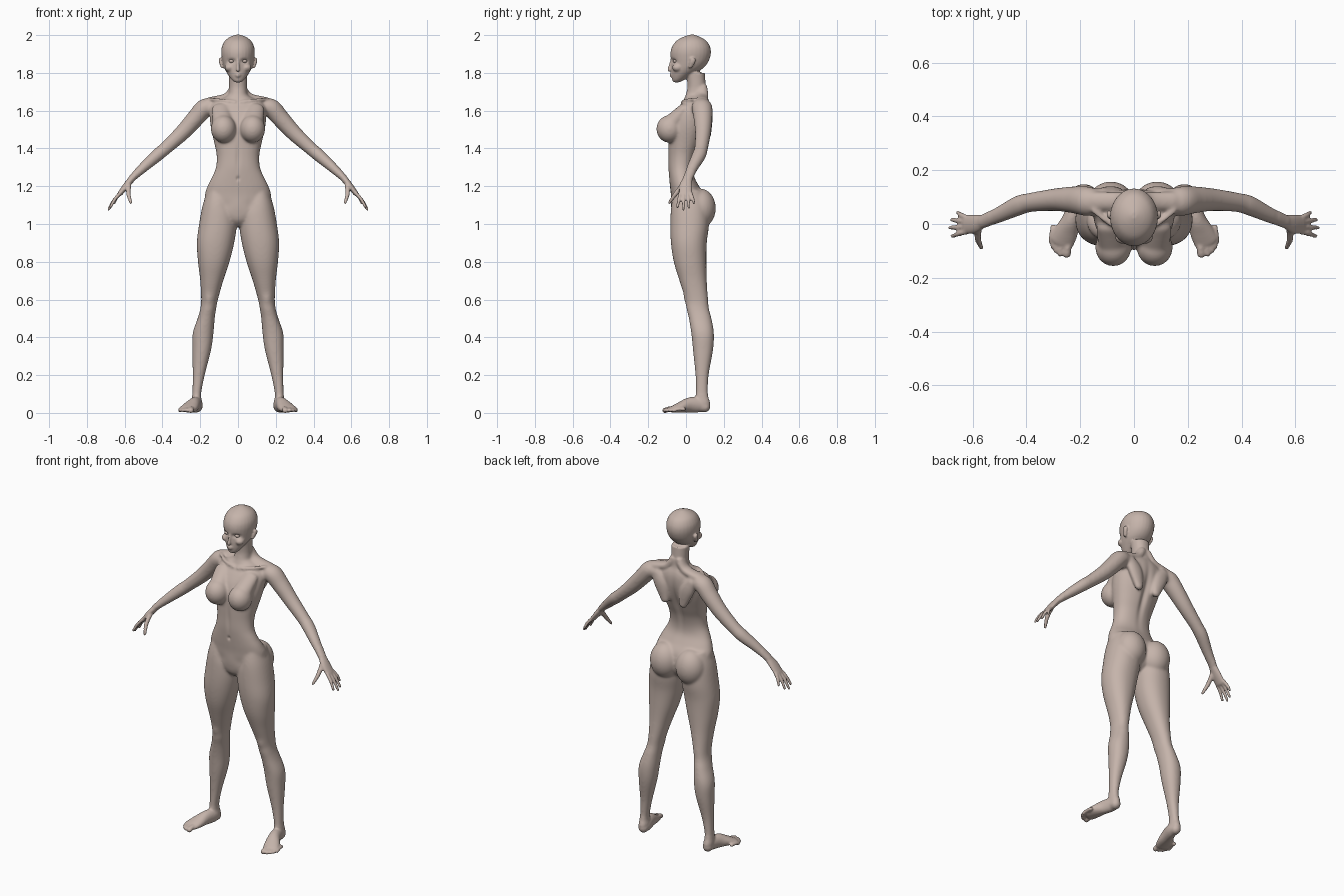
import bpy, bmesh, math
from mathutils import Vector

skin = bpy.data.materials.new("skin")
skin.diffuse_color = (0.56, 0.455, 0.405, 1)
bm = bmesh.new()
N = 28


def spline(rows, steps=5):
    """Catmull-Rom through rows of numbers."""
    out = []
    for i in range(len(rows) - 1):
        a, b, c, d = rows[max(i - 1, 0)], rows[i], rows[i + 1], rows[min(i + 2, len(rows) - 1)]
        for s in range(steps):
            t = s / steps
            out.append([0.5 * (2 * q + (r - p) * t + (2 * p - 5 * q + 4 * r - w) * t * t
                               + (3 * q - p - 3 * r + w) * t ** 3) for p, q, r, w in zip(a, b, c, d)])
    return out + [list(rows[-1])]


def skin_rings(rings):
    vs = [[bm.verts.new(p) for p in r] for r in rings]
    for a, b in zip(vs, vs[1:]):
        for i in range(N):
            j = (i + 1) % N
            bm.faces.new((a[i], a[j], b[j], b[i]))
    bm.faces.new(vs[0][::-1])
    bm.faces.new(vs[-1])


def stack(rows, p=0.92):
    """Loft level sections: z, x0, x1, y0, y1."""
    rings = []
    for z, x0, x1, y0, y1 in spline(rows):
        ring = []
        for k in range(N):
            c, s = math.cos(2 * math.pi * k / N), math.sin(2 * math.pi * k / N)
            ring.append(((x0 + x1) / 2 + (x1 - x0) / 2 * math.copysign(abs(c) ** p, c),
                         (y0 + y1) / 2 + (y1 - y0) / 2 * math.copysign(abs(s) ** p, s), z))
        rings.append(ring)
    skin_rings(rings)


def tube(rows, ref=(0, 1, 0)):
    """Round-ended limb: x, y, z, radius along ref, radius across."""
    pts = spline(rows)
    data = []
    for i, r in enumerate(pts):
        t = (Vector(pts[min(i + 1, len(pts) - 1)][:3]) - Vector(pts[max(i - 1, 0)][:3])).normalized()
        data.append((Vector(r[:3]), t, r[3], r[4]))

    def cap(d, sign):
        m = min(d[2], d[3])
        return [(d[0] + d[1] * sign * m * math.sin(a), d[1], d[2] * math.cos(a), d[3] * math.cos(a))
                for a in (0.5, 1.0, 1.4)]
    data = cap(data[0], -1)[::-1] + data + cap(data[-1], 1)
    rings = []
    for c, t, ra, rb in data:
        u = (Vector(ref) - t * t.dot(Vector(ref))).normalized()
        v = t.cross(u)
        rings.append([c + u * ra * math.cos(2 * math.pi * k / N) + v * rb * math.sin(2 * math.pi * k / N)
                      for k in range(N)])
    skin_rings(rings)


def ball(c, r):
    g = bmesh.ops.create_uvsphere(bm, u_segments=28, v_segments=18, radius=1)
    for v in g["verts"]:
        v.co = Vector([c[i] + v.co[i] * r[i] for i in range(3)])


# leg
stack([(1.18, .06, .16, -.06, .08), (1.1, .02, .187, -.078, .115), (1.0, .007, .206, -.083, .122),
       (.9, .02, .218, -.08, .11), (.8, .045, .212, -.065, .108), (.7, .078, .2, -.035, .11),
       (.6, .106, .195, -.003, .117), (.55, .116, .2, .003, .122), (.5, .123, .214, .015, .135),
       (.42, .13, .24, .028, .148), (.33, .143, .242, .037, .143), (.2, .176, .24, .05, .12),
       (.1, .195, .242, .052, .116), (.05, .19, .246, .045, .128), (.012, .2, .238, .06, .12)])
# foot and toes
tube([(.217, .1, .032, .028, .03), (.218, .07, .042, .031, .04), (.232, .02, .042, .034, .04),
      (.252, -.03, .03, .044, .028), (.268, -.068, .02, .045, .018)], (1, 0, 0))
for x, y, r in ((.25, -.112, .016), (.274, -.112, .011), (.289, -.1, .0105), (.301, -.084, .01), (.309, -.065, .01)):
    tube([(x - .008, y + .055, .02, r, r), (x - .003, y + .025, .02, r * .9, r * .9), (x, y, .013, r, r * .9)], (1, 0, 0))
# arm
tube([(.14, .08, 1.618, .05, .045), (.178, .085, 1.612, .055, .05), (.225, .09, 1.56, .05, .047),
      (.295, .09, 1.483, .042, .042), (.385, .08, 1.4, .036, .035), (.43, .068, 1.362, .037, .034),
      (.5, .035, 1.3, .03, .027), (.565, .008, 1.238, .025, .018)])
# palm, fingers, thumb
tube([(.56, .01, 1.242, .024, .018), (.59, .0, 1.205, .034, .017), (.625, -.003, 1.16, .036, .013)])
for y, tip in ((.024, (.655, .043, 1.11)), (.008, (.677, .016, 1.087)),
               (-.011, (.685, -.014, 1.078)), (-.029, (.675, -.045, 1.09))):
    k = Vector((.622, y, 1.165))
    t = Vector(tip)
    tube([(*k, .01, .01), (*(k.lerp(t, .5) + Vector((.004, 0, .003))), .0093, .0093), (*t, .0075, .0075)])
tube([(.578, -.018, 1.205, .013, .013), (.58, -.055, 1.16, .012, .012), (.567, -.088, 1.113, .008, .008)], (1, 0, 0))
# breast, buttock, shoulder blade, collarbone
ball((.077, -.087, 1.503), (.067, .07, .073))
tube([(.09, -.01, 1.61, .05, .03), (.08, -.07, 1.535, .055, .05)], (1, 0, 0))
ball((.086, .074, 1.083), (.088, .084, .105))
tube([(.06, .115, 1.47, .025, .018), (.085, .115, 1.56, .045, .026), (.12, .11, 1.62, .035, .024)], (1, 0, 0))
tube([(.014, -.02, 1.645, .009, .009), (.08, -.004, 1.655, .009, .009), (.15, .05, 1.662, .01, .01)])
# trapezius slope
tube([(.02, .085, 1.72, .03, .025), (.06, .085, 1.672, .035, .022), (.15, .085, 1.65, .035, .022)])
# ear
tube([(.083, .022, 1.83, .009, .008), (.092, .033, 1.855, .015, .008), (.094, .037, 1.872, .014, .008)])
# cheek
ball((.045, -.045, 1.828), (.026, .028, .022))

# mirror the paired parts
dup = bmesh.ops.duplicate(bm, geom=bm.verts[:] + bm.edges[:] + bm.faces[:])["geom"]
for v in dup:
    if isinstance(v, bmesh.types.BMVert):
        v.co.x *= -1

# torso
stack([(z, -w, w, f, b) for z, w, f, b in (
    (.985, .025, -.03, .05), (1.02, .09, -.065, .09), (1.08, .165, -.078, .11), (1.15, .176, -.08, .1),
    (1.2, .162, -.085, .07), (1.25, .137, -.09, .045), (1.3, .117, -.094, .042), (1.36, .113, -.094, .055),
    (1.42, .124, -.094, .08), (1.5, .142, -.092, .112), (1.56, .15, -.075, .127), (1.61, .15, -.045, .13),
    (1.645, .13, -.018, .125), (1.672, .07, -.006, .115), (1.69, .045, .002, .11))])
# neck
stack([(z, -w, w, f, b) for z, w, f, b in (
    (1.63, .06, -.012, .11), (1.68, .05, -.002, .112), (1.73, .047, .008, .105), (1.8, .05, .0, .1))])
# head
stack([(z, -w, w, f, b) for z, w, f, b in (
    (1.75, .016, -.066, -.035), (1.762, .032, -.073, -.01), (1.79, .053, -.077, .035),
    (1.82, .07, -.078, .085), (1.85, .08, -.077, .113), (1.88, .086, -.081, .127), (1.91, .089, -.082, .132),
    (1.94, .085, -.073, .127), (1.97, .069, -.05, .108), (1.99, .043, -.015, .075), (2.002, .012, .02, .045))], 1)
# nose and lips
tube([(0, -.076, 1.872, .007, .007), (0, -.084, 1.84, .007, .008), (0, -.09, 1.815, .011, .009)], (1, 0, 0))
for z in (1.794, 1.784):
    tube([(-.02, -.066, 1.789, .005, .003), (0, -.08, z, .007, .006), (.02, -.066, 1.789, .005, .003)])

bmesh.ops.recalc_face_normals(bm, faces=bm.faces)
mesh = bpy.data.meshes.new("body")
bm.to_mesh(mesh)
body = bpy.data.objects.new("body", mesh)
bpy.context.collection.objects.link(body)

# fuse all parts into one skin
rm = body.modifiers.new("fuse", "REMESH")
rm.mode = "VOXEL"
rm.voxel_size = 0.0055
fused = bpy.data.meshes.new_from_object(body.evaluated_get(bpy.context.evaluated_depsgraph_get()))
body.modifiers.clear()
body.data = fused

bm = bmesh.new()
bm.from_mesh(fused)
# soften joins on the trunk and limbs, lightly elsewhere
trunk = [v for v in bm.verts if abs(v.co.x) < .54 and .1 < v.co.z < 1.73]
for _ in range(9):
    bmesh.ops.smooth_vert(bm, verts=trunk, factor=.5, use_axis_x=True, use_axis_y=True, use_axis_z=True)
for _ in range(2):
    bmesh.ops.smooth_vert(bm, verts=bm.verts, factor=.5, use_axis_x=True, use_axis_y=True, use_axis_z=True)


def dent(c, r, push):
    """Push skin near c with a soft falloff."""
    for v in bm.verts:
        d = sum(((v.co[i] - c[i]) / r[i]) ** 2 for i in range(3))
        if d < 6:
            v.co += Vector(push) * math.exp(-d)


# eye sockets, navel, spine, belly line, knees
for s in (-1, 1):
    dent((s * .035, -.07, 1.863), (.02, .03, .011), (0, .013, 0))
    dent((s * .155, 0, .6), (.025, .03, .03), (0, -.006, 0))
    dent((s * .06, -.09, 1.1), (.03, .04, .03), (0, .004, 0))
dent((0, -.094, 1.24), (.008, .03, .011), (0, .008, 0))
dent((0, .1, 1.45), (.018, .08, .14), (0, -.014, 0))
dent((0, -.094, 1.35), (.012, .03, .07), (0, .005, 0))
bm.to_mesh(fused)
bm.free()

# eyes
bm = bmesh.new()
for s in (-1, 1):
    ball((s * .034, -.055, 1.862), (.015, .014, .0095))
em = bpy.data.meshes.new("eyes")
bm.to_mesh(em)
eyes = bpy.data.objects.new("eyes", em)
bpy.context.collection.objects.link(eyes)

for o in (body, eyes):
    o.data.materials.clear()
    o.data.materials.append(skin)
    for p in o.data.polygons:
        p.use_smooth = True
